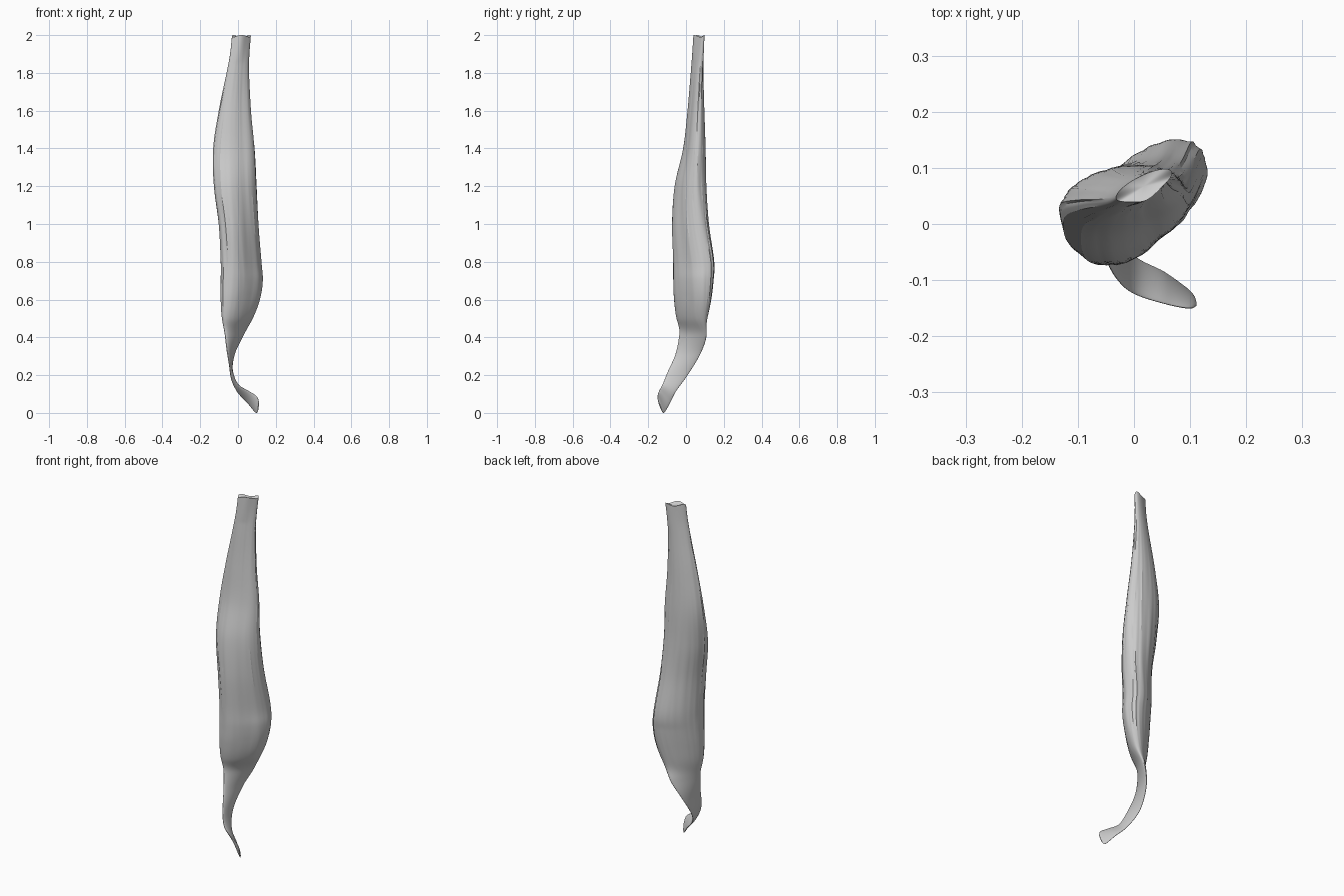
import bpy, bmesh, math
from mathutils import Vector, noise

if "Cube" in bpy.data.objects:
    bpy.data.objects.remove(bpy.data.objects["Cube"])

SIDES, STEPS = 72, 9


def belly(z, x0, x1, y0, y1, lean):
    """Slanted horizontal oval that fits the given x and y limits."""
    hx, hy = (x1 - x0) / 2, (y1 - y0) / 2
    return (Vector(((x0 + x1) / 2, (y0 + y1) / 2, z)),
            Vector((hx, hy * lean, 0)),
            Vector((0, hy * math.sqrt(1 - lean * lean), 0)))


def ribbon(front, back, direction, thick):
    """Thin flat oval between two edge points."""
    a, b = Vector(front), Vector(back)
    u = (b - a) / 2
    return (a + b) / 2, u, u.cross(Vector(direction)).normalized() * thick


# Cross-sections from the cut top end down to the tendon tip
sections = [
    belly(1.995, -0.032, 0.068, 0.040, 0.098, 0.75),
    belly(1.9, -0.042, 0.060, 0.033, 0.094, 0.65),
    belly(1.8, -0.06, 0.057, 0.025, 0.092, 0.50),
    belly(1.6, -0.10, 0.067, 0.008, 0.097, 0.30),
    belly(1.4, -0.13, 0.087, -0.015, 0.104, 0.24),
    belly(1.2, -0.127, 0.097, -0.06, 0.108, 0.30),
    belly(1.0, -0.102, 0.108, -0.073, 0.12, 0.42),
    belly(0.8, -0.091, 0.124, -0.068, 0.148, 0.52),
    belly(0.7, -0.091, 0.131, -0.067, 0.144, 0.56),
    belly(0.6, -0.091, 0.116, -0.063, 0.132, 0.62),
    belly(0.5, -0.085, 0.078, -0.05, 0.113, 0.72),
    ribbon((-0.067, -0.035, 0.41), (0.027, 0.108, 0.41), (0, 0, -1), 0.019),
    ribbon((-0.054, -0.056, 0.31), (-0.020, 0.075, 0.31), (0, 0, -1), 0.011),
    ribbon((-0.030, -0.098, 0.215), (-0.036, 0.008, 0.20), (0.2, -0.2, -1), 0.008),
    ribbon((0.0, -0.124, 0.152), (-0.004, -0.053, 0.116), (0.8, -0.5, -0.7), 0.008),
    ribbon((0.055, -0.142, 0.118), (0.052, -0.085, 0.053), (0.8, -0.5, -0.7), 0.008),
    ribbon((0.098, -0.15, 0.09), (0.093, -0.115, 0.004), (0.8, -0.4, -0.5), 0.007),
    ribbon((0.111, -0.146, 0.06), (0.106, -0.128, 0.014), (0.8, -0.4, -0.5), 0.003),
]


def blend(p0, p1, p2, p3, t):
    m1, m2 = (p2 - p0) * 0.5, (p3 - p1) * 0.5
    t2, t3 = t * t, t * t * t
    return (p1 * (2 * t3 - 3 * t2 + 1) + m1 * (t3 - 2 * t2 + t)
            + p2 * (3 * t2 - 2 * t3) + m2 * (t3 - t2))


def bump(v, centre, width):
    return math.exp(-((v - centre) / width) ** 2)


bm = bmesh.new()
rings = []
last = len(sections) - 1
for i in range(last):
    four = [sections[min(max(i + k, 0), last)] for k in (-1, 0, 1, 2)]
    for s in range(STEPS + (i == last - 1)):
        c, u, v = (blend(*[q[k] for q in four], s / STEPS) for k in range(3))
        z = c.z
        fleshy = min(1, max(0, (z - 0.42) / 0.2)) * min(1, max(0, (2.0 - z) / 0.3))
        ring = []
        for j in range(SIDES):
            a = math.tau * j / SIDES
            ca, sa = math.cos(a), math.sin(a)
            # long muscle fibres: creased ridges running down the belly
            n = abs(noise.noise(Vector((ca * 4, sa * 4, z * 1.3)))) - 0.2
            fine = noise.noise(Vector((ca * 9, sa * 9, z * 2 + 5)))
            r = 1 + fleshy * (0.06 * n + 0.02 * fine)
            # long hollow on the front right side
            r -= fleshy * 0.12 * bump(a, math.radians(298), 0.4)
            p = c + (u * ca + v * sa) * r
            # folded, uneven cut end
            end = max(0, (z - 1.85) / 0.15)
            p -= v * (end * 0.5 * bump(a, math.radians(275), 0.5))
            p.z += end * 0.006 * math.sin(3 * a)
            ring.append(bm.verts.new(p))
        rings.append(ring)

for r0, r1 in zip(rings, rings[1:]):
    for j in range(SIDES):
        k = (j + 1) % SIDES
        bm.faces.new((r0[j], r1[j], r1[k], r0[k]))

# Sunken cap on the cut end and a cap on the tip
for ring, drop in ((rings[0], 0.012), (rings[-1], 0)):
    mid = sum((q.co for q in ring), Vector()) / SIDES
    hub = bm.verts.new(mid - Vector((0, 0, drop)))
    for j in range(SIDES):
        bm.faces.new((ring[j], ring[(j + 1) % SIDES], hub))

# Rest the tip on the ground
low = min(q.co.z for q in bm.verts)
for q in bm.verts:
    q.co.z -= low * max(0, 1 - q.co.z / 0.3)
bmesh.ops.recalc_face_normals(bm, faces=bm.faces)

mesh = bpy.data.meshes.new("muscle_with_tendon")
bm.to_mesh(mesh)
bm.free()
muscle = bpy.data.objects.new("muscle_with_tendon", mesh)
bpy.context.collection.objects.link(muscle)
bpy.context.view_layer.objects.active = muscle
muscle.select_set(True)
bpy.ops.object.shade_smooth_by_angle(angle=math.radians(30))
